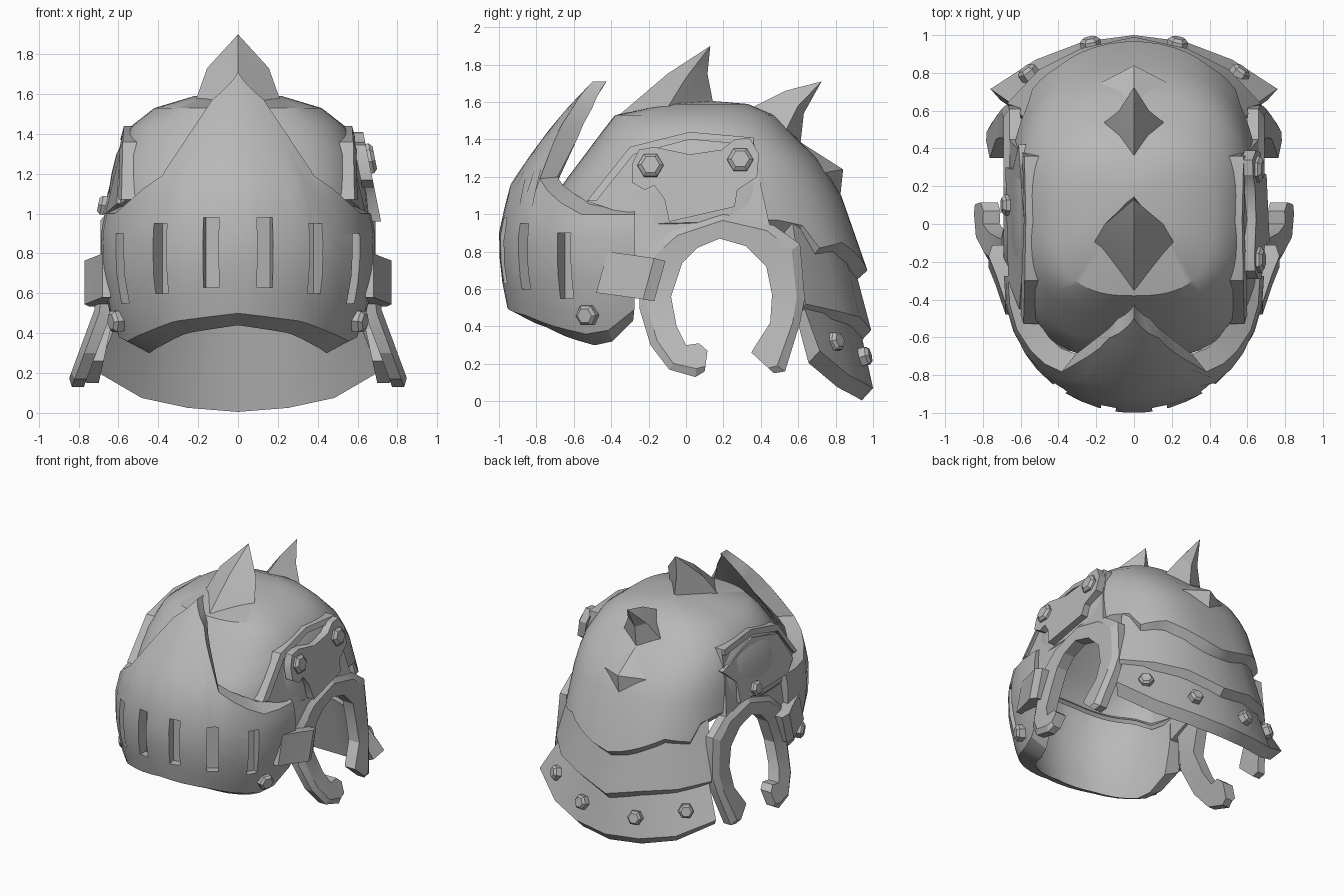
import bpy, bmesh, math
from mathutils import Vector

if "Cube" in bpy.data.objects:
    bpy.data.objects.remove(bpy.data.objects["Cube"])

steel = bpy.data.materials.new("grey_steel")
steel.diffuse_color = (0.48, 0.48, 0.48, 1)
steel.use_nodes = True
steel.node_tree.nodes["Principled BSDF"].inputs["Base Color"].default_value = steel.diffuse_color


def lerp(table, t):
    """Piecewise linear lookup in a list of (key, value)."""
    if t <= table[0][0]:
        return table[0][1]
    for (a, u), (b, v) in zip(table, table[1:]):
        if t <= b:
            return u + (v - u) * (t - a) / (b - a)
    return table[-1][1]


def build(name, verts, faces, angle=30):
    me = bpy.data.meshes.new(name)
    me.from_pydata([tuple(v) for v in verts], [], faces)
    bm = bmesh.new()
    bm.from_mesh(me)
    bmesh.ops.remove_doubles(bm, verts=bm.verts, dist=1e-5)
    bmesh.ops.recalc_face_normals(bm, faces=bm.faces)
    bm.to_mesh(me)
    bm.free()
    me.materials.append(steel)
    ob = bpy.data.objects.new(name, me)
    bpy.context.collection.objects.link(ob)
    smooth(ob, angle)
    return ob


def smooth(ob, angle=30):
    bpy.ops.object.select_all(action='DESELECT')
    bpy.context.view_layer.objects.active = ob
    ob.select_set(True)
    bpy.ops.object.shade_smooth_by_angle(angle=math.radians(angle))


def apply_modifier(ob, mod):
    bpy.context.view_layer.objects.active = ob
    bpy.ops.object.modifier_apply(modifier=mod.name)


def sweep(name, sections, angle=30):
    """Join closed cross-sections in a row and cap both ends."""
    n, m = len(sections[0]), len(sections)
    faces = [(i * n + j, i * n + (j + 1) % n, (i + 1) * n + (j + 1) % n, (i + 1) * n + j)
             for i in range(m - 1) for j in range(n)]
    faces += [tuple(range(n)), tuple((m - 1) * n + j for j in range(n))]
    return build(name, [v for s in sections for v in s], faces, angle)


def plate(name, outline, s, surface, thick):
    """Plate from a (y, z) outline, lying on x = surface(y, z)."""
    n = len(outline)
    outer = [(s * surface(y, z), y, z) for y, z in outline]
    inner = [(s * (surface(y, z) - thick), y, z) for y, z in outline]
    faces = [tuple(range(n)), tuple(range(n, 2 * n))]
    faces += [(i, (i + 1) % n, n + (i + 1) % n, n + i) for i in range(n)]
    return build(name, outer + inner, faces)


def bolt(name, loc, normal, r=0.06):
    """Six-sided stud with a chamfered head."""
    q = Vector(normal).to_track_quat('Z', 'Y')
    rings = [[Vector(loc) + q @ Vector((rr * math.cos(k * math.pi / 3),
              rr * math.sin(k * math.pi / 3), h)) for k in range(6)]
             for rr, h in ((r, -0.04), (r, 0.015), (r * 0.7, 0.032))]
    sweep(name, rings, 20)


# --- Skull dome: rounded rings, chamfered trailing edge zigzags at the nape ---
LEVELS = [(1.605, 0, .15, .15), (1.59, .22, -.1, .33), (1.53, .42, -.38, .47),
          (1.44, .535, -.45, .56), (1.3, .61, -.555, .70), (1.2, .635, -.63, .77),
          (1.1, .65, -.70, .83), (.9, .665, -.74, .90), (.7, .68, -.74, .97)]
W, YF, YB = [[(l[0], l[k]) for l in reversed(LEVELS)] for k in (1, 2, 3)]
HEM = [(0, .7), (30, .85), (48, .82), (54, .94), (66, .97), (84, .96), (102, .95),
       (126, .92), (140, .98), (180, 1.0)]


def power(v):
    return math.copysign(abs(v) ** (2 / 2.7), v)


COLS, verts = 60, []
for i in range(COLS):
    deg = i * 360 / COLS
    hem = lerp(HEM, min(deg, 360 - deg))
    a = math.radians(deg)
    for z in (1.605, 1.59, 1.53, 1.44, 1.37, 1.3, 1.2, 1.1, hem):
        f, b = lerp(YF, z), lerp(YB, z)
        verts.append((lerp(W, z) * power(math.sin(a)),
                      (f + b) / 2 + (b - f) / 2 * power(math.cos(a)), z))
    x, y, z = verts[-1]
    verts.append((x * .93, .1 + (y - .1) * .93, z - .055))
rows = 10
faces = [(i * rows + j, i * rows + j + 1, (i + 1) % COLS * rows + j + 1, (i + 1) % COLS * rows + j)
         for i in range(COLS) for j in range(rows - 1)]
dome = build("skull_dome", verts, faces)
mod = dome.modifiers.new("thickness", 'SOLIDIFY')
mod.thickness, mod.offset = 0.03, -1
apply_modifier(dome, mod)
smooth(dome, 38)

# --- Visor: curved shell rising to a point ---
CY = -0.31
RAD = [(.3, .58), (.5, .645), (.7, .685), (.9, .69), (1.15, .635), (1.35, .5), (1.52, .37), (1.72, .18)]
TOP = [(0, 1.71), (24, 1.57), (32, 1.4), (39, 1.19), (57, 1.06), (68, 1.0), (93, 1.0)]
BOT = [(0, .5), (30, .46), (50, .40), (70, .355), (80, .38), (93, .49)]
half = [4, 8, 16, 24, 28, 32, 39, 48, 57, 68, 80, 93]
sections = []
for deg in [-d for d in reversed(half)] + [0] + half:
    a, top, bot = math.radians(deg), lerp(TOP, abs(deg)), lerp(BOT, abs(deg))
    lift = lerp([(35, 0), (60, .06)], abs(deg))
    outer, inner = [], []
    for k in range(10):
        t = k / 9
        z = top + (bot - top) * t
        r = lerp(RAD, z)
        thick = lerp([(1.15, .12), (1.4, .14), (1.55, .12), (1.7, .075)], z)
        outer.append((r * math.sin(a), CY - r * math.cos(a), z))
        r -= thick
        inner.append((r * math.sin(a), CY - r * math.cos(a), z - .06 * t + lift * (1 - t)))
    sections.append(outer + inner[::-1])
visor = sweep("visor", sections)

# Sight slots, cut part way into the visor
slots = bmesh.new()
for deg, mid in ((11.5, .805), (35, .775), (60, .725)):
    for s in (-1, 1):
        a = s * math.radians(deg)
        box = bmesh.ops.create_cube(slots, size=1)["verts"]
        for v in box:
            p = Vector((v.co.x * .08, v.co.y * .22 - .715, v.co.z * .35 + mid))
            v.co = (p.x * math.cos(a) - p.y * math.sin(a),
                    CY + p.x * math.sin(a) + p.y * math.cos(a), p.z)
me = bpy.data.meshes.new("slot_cutter")
slots.to_mesh(me)
slots.free()
cutter = bpy.data.objects.new("slot_cutter", me)
bpy.context.collection.objects.link(cutter)
cutter.hide_render = True
mod = visor.modifiers.new("slots", 'BOOLEAN')
mod.operation, mod.solver, mod.object = 'DIFFERENCE', 'EXACT', cutter
apply_modifier(visor, mod)
bpy.data.objects.remove(cutter)
smooth(visor)

# --- Neck guard: two overlapping lames, (x, y, z) top and bottom of half ---
LAMES = {
    "upper_neck_lame": [((0, .89, .76), (0, .99, .38)), ((.25, .83, .86), (.28, .93, .45)),
                        ((.43, .73, .9), (.5, .82, .48)), ((.59, .57, .95), (.67, .64, .52))],
    "lower_neck_lame": [((0, .92, .44), (0, 1.0, .07)), ((.25, .86, .5), (.27, .965, .09)),
                        ((.47, .75, .53), (.52, .87, .14)), ((.61, .61, .56), (.76, .715, .27))]}
for name, pts in LAMES.items():
    full = [[(-x, y, z) for x, y, z in p] for p in reversed(pts[1:])] + pts
    sweep(name, [[t, b, (b[0] * .93, b[1] - .06, b[2] - .065), (t[0] * .93, t[1] - .05, t[2])]
                 for t, b in full])

# --- Ear arch: (outer edge, inner edge) pairs in y, z ---
ARCH = [((.10, .16), (.115, .27)), ((.05, .13), (.07, .31)), ((-.09, .17), (0, .3)),
        ((-.19, .3), (-.05, .4)), ((-.25, .5), (-.08, .56)), ((-.24, .77), (-.02, .74)),
        ((-.08, .91), (.06, .82)), ((.2, 1.0), (.18, .87)), ((.47, .94), (.32, .83)),
        ((.61, .84), (.43, .72)), ((.635, .55), (.46, .57)), ((.61, .42), (.45, .42)),
        ((.53, .16), (.36, .28)), ((.47, .15), (.35, .26))]


def flare(y, z):
    return .69 + max(0, .6 - z) * (.37 if y < .25 else .22)


PANEL = [(-.53, 1.07), (-.3, 1.36), (.02, 1.44), (.36, 1.41), (.39, 1.2), (.45, .93), (.2, .95),
         (-.03, .84), (-.28, .73), (-.32, 1.0)]
TRIM = [(-.53, 1.07), (-.3, 1.36), (.02, 1.44), (.36, 1.41), (.36, 1.37), (.02, 1.40),
        (-.28, 1.32), (-.48, 1.07)]
PATCH = [(-.29, 1.265), (-.29, 1.17), (-.22, 1.13), (-.17, 1.155), (-.115, 1.08), (-.09, .96),
         (.26, 1.04), (.275, 1.13), (.38, 1.2), (.39, 1.32), (.34, 1.41), (.26, 1.4),
         (.19, 1.345), (.02, 1.32), (-.17, 1.36), (-.25, 1.345)]
JAGGED = [(-.45, 1.05), (-.28, 1.3), (.02, 1.38), (.2, 1.33), (.42, 1.27), (.29, 1.15),
          (.3, 1.0), (-.3, 1.0)]


def temple(y, z):
    return .675 - .26 * max(0, z - 1) - .3 * max(0, -y - .25)


def patch_side(y, z):
    return .71 - .2 * (z - 1)


for s, side in ((1, "right"), (-1, "left")):
    secs = []
    for (oy, oz), (iy, iz) in ARCH:
        xo, xi = flare(oy, oz), flare(iy, iz)
        my, mz = oy * .75 + iy * .25, oz * .75 + iz * .25
        secs.append([(s * (xo - .09), oy, oz), (s * (xo - .03), oy, oz),
                     (s * flare(my, mz), my, mz), (s * xi, iy, iz), (s * (xi - .09), iy, iz)])
    sweep(side + "_ear_arch", secs, 20)

    # Hinge strap joining the visor to the arch
    strap = [(.68, -.42, .58, .80), (.73, -.27, .56, .78), (.77, -.17, .545, .765), (.75, -.11, .535, .75)]
    sweep(side + "_hinge_strap", [[(s * x, y - .06, a), (s * x, y, b), (s * .64, y, b),
                                   (s * .64, y - .06, a)] for x, y, a, b in strap])

    # Temple panel with raised trim
    plate(side + "_temple_panel", PANEL, s, lambda y, z: temple(y, z) - .012, .08)
    plate(side + "_temple_trim", TRIM, s, lambda y, z: temple(y, z) + .012, .06)

    # Studs on visor and neck guard
    bolt(side + "_visor_stud", (s * .61, -.53, .46), (s * .9, -.4, -.1))
    bolt(side + "_inner_neck_stud", (s * .23, .955, .24), (s * .2, 1, .25), .055)
    bolt(side + "_outer_neck_stud", (s * .56, .80, .32), (s * .6, .8, .25), .055)

# Riveted repair patch on one side, jagged plate on the other
plate("repair_patch", PATCH, 1, patch_side, .06)
for y, z in ((-.19, 1.26), (.29, 1.29)):
    bolt("patch_stud", (patch_side(y, z), y, z), (1, 0, .2), .07)
plate("jagged_plate", JAGGED, -1, lambda y, z: temple(y, z) + .006, .07)
bolt("jagged_plate_stud", (-.67, .1, 1.04), (-1, 0, .2), .055)


# --- Crest spikes: diamond rings of (front, half width and its y z, back) ---
def spike(name, rings, apex):
    vs = []
    for (fy, fz), (w, sy, sz), (by, bz) in rings:
        vs += [(0, fy, fz), (w, sy, sz), (0, by, bz), (-w, sy, sz)]
    n = len(rings)
    fs = [(i * 4 + j, i * 4 + (j + 1) % 4, i * 4 + 4 + (j + 1) % 4, i * 4 + 4 + j)
          for i in range(n - 1) for j in range(4)]
    fs += [(n * 4 - 4 + j, n * 4 - 4 + (j + 1) % 4, n * 4) for j in range(4)] + [(0, 1, 2, 3)]
    build(name, vs + [(0, *apex)], fs, 15)


spike("front_crest_spike", [((-.37, 1.52), (.23, -.13, 1.52), (.15, 1.57)),
                            ((-.1, 1.75), (.155, .0, 1.73), (.115, 1.75))], (.13, 1.9))
spike("middle_crest_spike", [((.31, 1.55), (.18, .52, 1.42), (.61, 1.36)),
                             ((.53, 1.66), (.08, .6, 1.58), (.63, 1.54))], (.725, 1.71))
spike("rear_crest_spike", [((.62, 1.38), (.21, .73, 1.22), (.82, 1.05))], (.84, 1.24))
